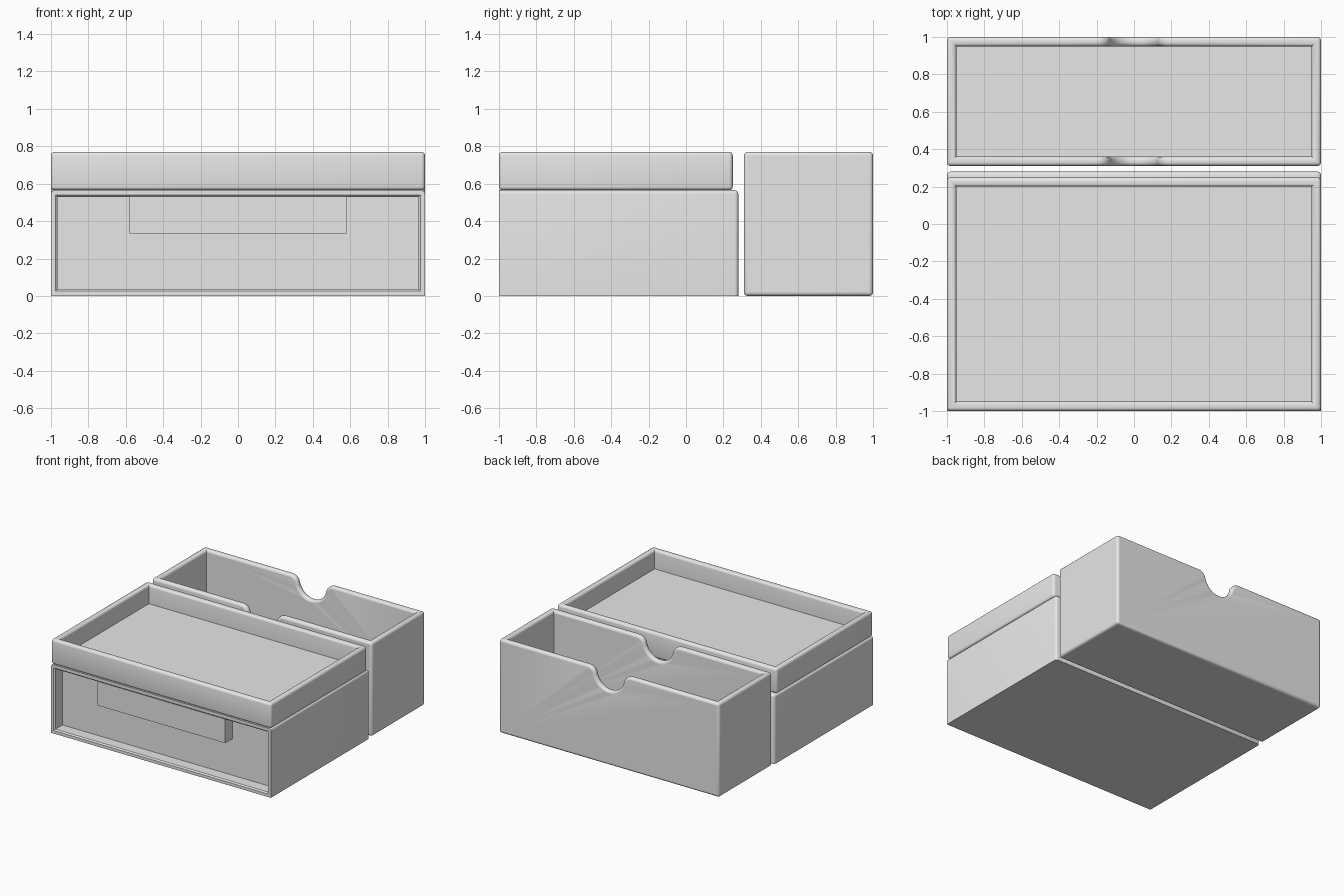
import bpy, bmesh, math
from mathutils import Vector

if "Cube" in bpy.data.objects:
    bpy.data.objects.remove(bpy.data.objects["Cube"])

grey = bpy.data.materials.new("matte grey")
grey.diffuse_color = (0.8, 0.8, 0.8, 1)
grey.use_nodes = True
grey.node_tree.nodes["Principled BSDF"].inputs["Base Color"].default_value = grey.diffuse_color


def block(lo, hi):
    """Axis-aligned box as a bmesh."""
    bm = bmesh.new()
    bmesh.ops.create_cube(bm, size=1)
    for v in bm.verts:
        v.co = Vector([(l + h) / 2 + c * (h - l) for l, h, c in zip(lo, hi, v.co)])
    return bm


def facing(bm, direction):
    bm.normal_update()
    return max(bm.faces, key=lambda f: f.normal.dot(Vector(direction)))


def inset(bm, face, width, sink=0):
    """Inset a face and optionally slope it inward."""
    bm.normal_update()
    shift = -face.normal * sink
    bmesh.ops.inset_region(bm, faces=[face], thickness=width, use_even_offset=True)
    bmesh.ops.translate(bm, verts=face.verts[:], vec=shift)
    return face


def push(bm, face, depth):
    """Push a face straight inward, leaving walls."""
    bm.normal_update()
    shift = -face.normal * depth
    new = bmesh.ops.extrude_discrete_faces(bm, faces=[face])["faces"][0]
    bmesh.ops.translate(bm, verts=new.verts[:], vec=shift)


def round_edges(bm, radius, keep=lambda e: True):
    """Round the sharp outward edges accepted by the rule."""
    bm.normal_update()
    edges = [e for e in bm.edges if e.is_manifold and e.is_convex
             and e.calc_face_angle() > math.radians(35) and keep(e)]
    bmesh.ops.bevel(bm, geom=edges, offset=radius, offset_type='OFFSET', segments=4,
                    profile=0.5, affect='EDGES', clamp_overlap=False)


def finish(bm, name):
    me = bpy.data.meshes.new(name)
    bm.to_mesh(me)
    bm.free()
    ob = bpy.data.objects.new(name, me)
    bpy.context.collection.objects.link(ob)
    me.materials.append(grey)
    bpy.ops.object.select_all(action='DESELECT')
    ob.select_set(True)
    bpy.context.view_layer.objects.active = ob
    bpy.ops.object.shade_smooth_by_angle(angle=math.radians(30))
    return ob


def open_tray(lo, hi, wall):
    bm = block(lo, hi)
    rim = inset(bm, facing(bm, (0, 0, 1)), wall)
    push(bm, rim, hi[2] - lo[2] - wall)
    return bm


R = 0.02
WALL = 0.05

# Drawer housing: recessed front, rounded top and back
bm = block((-1, -1, 0), (1, 0.28, 0.565))
front = inset(bm, facing(bm, (0, -1, 0)), 0.025)
front = inset(bm, front, 0.01, 0.01)
push(bm, front, 0.09)
round_edges(bm, R, lambda e: all(v.co.z > 0.001 for v in e.verts)
            and any(v.co.y > -0.95 for v in e.verts)
            or (all(v.co.y > 0.27 for v in e.verts) and any(v.co.z > 0.1 for v in e.verts)))
finish(bm, "drawer_housing")

# Drawer handle under the top edge of the recess
finish(block((-0.58, -0.995, 0.335), (0.58, -0.89, 0.532)), "drawer_handle")

# Shallow tray on top of the housing
bm = open_tray((-1, -1, 0.565), (1, 0.25, 0.77), WALL)
round_edges(bm, R)
finish(bm, "top_tray")

# Deep rear bin, before its finger notches are cut
TOP = 0.77
bin_ob = finish(open_tray((-1, 0.31, 0), (1, 1, TOP), WALL), "rear_bin")

# Notch profile: round scoop blending into the rim through fillets
scoop, fillet, cz = 0.13, 0.07, 0.74
fz = TOP - fillet
fx = math.sqrt((scoop + fillet) ** 2 - (cz - fz) ** 2)
tilt = math.atan2(cz - fz, fx)
right = [(fx, TOP + 0.1)]
for i in range(9):
    a = math.pi / 2 + (math.pi / 2 - tilt) * i / 8
    right.append((fx + fillet * math.cos(a), fz + fillet * math.sin(a)))
for i in range(1, 13):
    a = -tilt - (math.pi / 2 - tilt) * i / 12
    right.append((scoop * math.cos(a), cz + scoop * math.sin(a)))
profile = right + [(-x, z) for x, z in reversed(right[:-1])]

# Cutter passes through both long walls
bm = bmesh.new()
face = bm.faces.new([bm.verts.new((x, 0.2, z)) for x, z in profile])
ext = bmesh.ops.extrude_face_region(bm, geom=[face])["geom"]
bmesh.ops.translate(bm, vec=(0, 0.9, 0),
                    verts=[g for g in ext if isinstance(g, bmesh.types.BMVert)])
bmesh.ops.recalc_face_normals(bm, faces=bm.faces[:])
cutter = finish(bm, "notch_cutter")
cutter.hide_render = True

mod = bin_ob.modifiers.new("notches", 'BOOLEAN')
mod.operation = 'DIFFERENCE'
mod.solver = 'EXACT'
mod.object = cutter
deps = bpy.context.evaluated_depsgraph_get()
bm = bmesh.new()
bm.from_mesh(bin_ob.evaluated_get(deps).to_mesh())
bpy.data.objects.remove(cutter)
bpy.data.objects.remove(bin_ob)
bmesh.ops.remove_doubles(bm, verts=bm.verts[:], dist=0.0005)
round_edges(bm, R)
finish(bm, "rear_bin")
